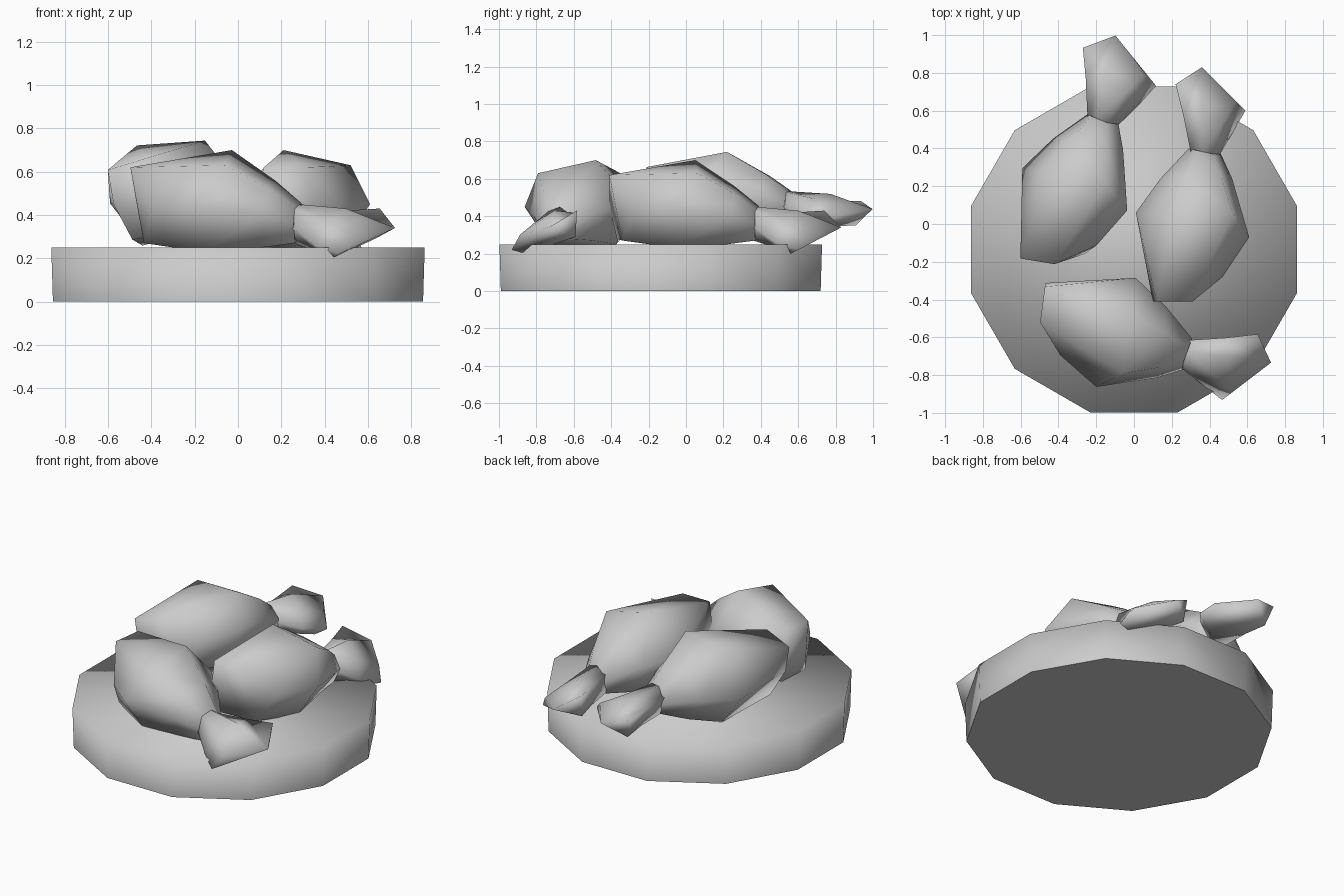
import bpy, bmesh, math
from mathutils import Matrix, Vector

if "Cube" in bpy.data.objects:
    bpy.data.objects.remove(bpy.data.objects["Cube"])


def finish(name, bm, matrix=Matrix()):
    bmesh.ops.recalc_face_normals(bm, faces=bm.faces)
    mesh = bpy.data.meshes.new(name)
    bm.to_mesh(mesh)
    bm.free()
    obj = bpy.data.objects.new(name, mesh)
    obj.matrix_world = matrix
    bpy.context.collection.objects.link(obj)
    return obj


def loft(name, rings, matrix):
    """Skin a list of equal-sized cross-sections and cap both ends."""
    bm = bmesh.new()
    loops = [[bm.verts.new(p) for p in ring] for ring in rings]
    n = len(loops[0])
    for a, b in zip(loops, loops[1:]):
        for i in range(n):
            j = (i + 1) % n
            bm.faces.new((a[i], a[j], b[j], b[i]))
    bm.faces.new(loops[0])
    bm.faces.new(loops[-1])
    for f in bm.faces:
        f.smooth = True
    return finish(name, bm, matrix)


# Twelve-sided plate, smooth on top and flat underneath
bm = bmesh.new()
bmesh.ops.create_cone(bm, cap_ends=True, segments=12, radius1=0.885,
                      radius2=0.893, depth=0.25)
bmesh.ops.rotate(bm, verts=bm.verts, matrix=Matrix.Rotation(math.radians(15), 3, 'Z'))
bmesh.ops.translate(bm, verts=bm.verts, vec=(0, -0.135, 0.125))
for f in bm.faces:
    f.smooth = f.calc_center_median().z > 0.01
finish("plate", bm)

# Cross-sections of the meat, from the blunt end to the neck
meat = [
    [(.47, -.28, .44), (.31, -.41, .62), (.12, -.41, .62), (.10, -.41, .46), (.13, -.37, .28), (.36, -.34, .27)],
    [(.61, -.07, .45), (.52, .06, .63), (.21, .05, .70), (.01, .06, .48), (.10, .05, .25), (.46, -.05, .23)],
    [(.52, .24, .40), (.46, .26, .52), (.28, .26, .56), (.14, .24, .44), (.20, .24, .27), (.42, .22, .25)],
    [(.46, .37, .36), (.42, .37, .44), (.33, .39, .455), (.29, .40, .37), (.32, .38, .28), (.42, .37, .27)],
]
# Cross-sections of the bone, from the neck to the flared knuckle
bone = [
    [(.30, .38, .41), (.36, .38, .45), (.42, .36, .43), (.45, .36, .34), (.38, .36, .27), (.30, .38, .29)],
    [(.26, .58, .42), (.36, .60, .43), (.47, .54, .37), (.52, .48, .26), (.44, .48, .23), (.27, .57, .29)],
    [(.22, .74, .43), (.36, .83, .34), (.54, .65, .30), (.59, .60, .22), (.52, .56, .20), (.23, .72, .29)],
]

neck = Vector((.37, .385, .36))
axis = Vector((.21, .977, 0)).normalized()
side = axis.cross(Vector((0, 0, 1)))

# Three copies of the drumstick: neck position, turn, roll, pitch
poses = {
    "right": (neck, 0, 0, 0),
    "front": (Vector((.283, -.685, .36)), -97.6, 0, 0),
    "left": (Vector((-.165, .557, .45)), -10, -16, 5),
}
for label, (place, turn, roll, pitch) in poses.items():
    m = (Matrix.Translation(place)
         @ Matrix.Rotation(math.radians(turn), 4, 'Z')
         @ Matrix.Rotation(math.radians(roll), 4, axis)
         @ Matrix.Rotation(math.radians(pitch), 4, side)
         @ Matrix.Translation(-neck))
    loft(label + "_drumstick_meat", meat, m)
    loft(label + "_drumstick_bone", bone, m)
